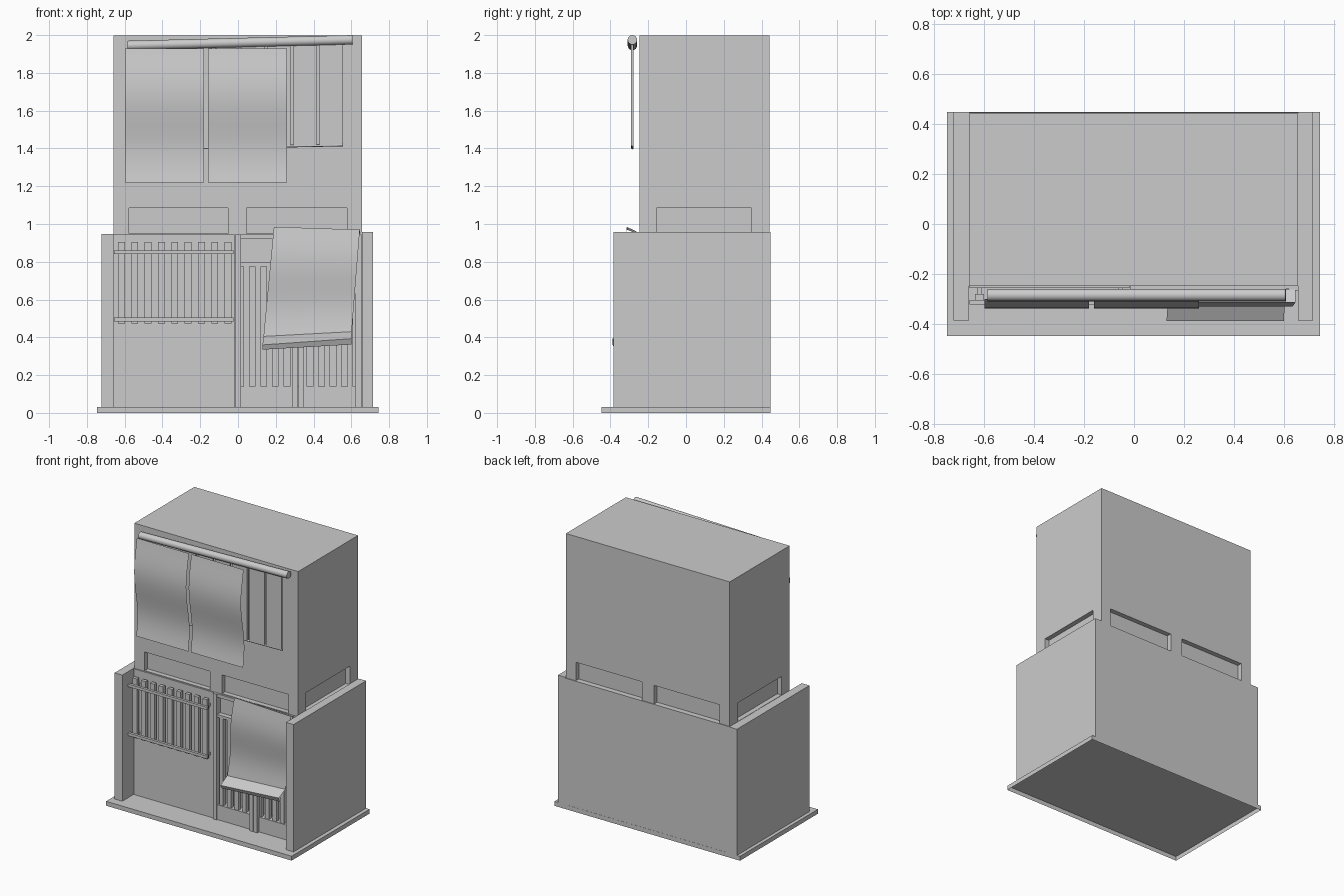
import bpy, math
from mathutils import Vector

if "Cube" in bpy.data.objects:
    bpy.data.objects.remove(bpy.data.objects["Cube"])


def box(name, x0, x1, y0, y1, z0, z1, bottom=True):
    v = [(x, y, z) for x in (x0, x1) for y in (y0, y1) for z in (z0, z1)]
    f = [(0, 1, 3, 2), (4, 6, 7, 5), (0, 4, 5, 1), (2, 3, 7, 6), (1, 5, 7, 3)]
    if bottom:
        f.append((0, 2, 6, 4))
    me = bpy.data.meshes.new(name)
    me.from_pydata(v, [], f)
    ob = bpy.data.objects.new(name, me)
    bpy.context.collection.objects.link(ob)
    return ob


def smooth(ob, deg):
    bpy.ops.object.select_all(action='DESELECT')
    bpy.context.view_layer.objects.active = ob
    ob.select_set(True)
    bpy.ops.object.shade_smooth_by_angle(angle=math.radians(deg))
    ob.select_set(False)


def rod(name, a, b, r, sides=16):
    a, b = Vector(a), Vector(b)
    bpy.ops.mesh.primitive_cylinder_add(vertices=sides, radius=r, depth=(b - a).length,
                                        location=(a + b) / 2)
    ob = bpy.context.object
    ob.name = name
    ob.rotation_euler = (b - a).to_track_quat('Z', 'Y').to_euler()
    smooth(ob, 50)


def sheet(name, rows):
    """Thin cloth; rows are (left point, right point)."""
    v = [p for row in rows for p in row]
    f = [(2 * i, 2 * i + 2, 2 * i + 3, 2 * i + 1) for i in range(len(rows) - 1)]
    me = bpy.data.meshes.new(name)
    me.from_pydata(v, [], f)
    ob = bpy.data.objects.new(name, me)
    bpy.context.collection.objects.link(ob)
    smooth(ob, 25)


def cut(target, cutters):
    for c in cutters:
        m = target.modifiers.new("niche", 'BOOLEAN')
        m.operation = 'DIFFERENCE'
        m.solver = 'EXACT'
        m.object = c
        c.hide_render = True
        c.hide_set(True)


# base plate (open underneath), lower walls and tall body
box("base_plate", -0.747, 0.744, -0.447, 0.447, 0, 0.032, bottom=False)
box("left_side_panel", -0.722, -0.66, -0.385, 0.447, 0.032, 0.948)
box("right_side_panel", 0.656, 0.716, -0.385, 0.447, 0.032, 0.957)
box("back_panel", -0.66, 0.656, 0.435, 0.446, 0.032, 0.95)
body = box("main_body", -0.66, 0.656, -0.247, 0.441, 0.032, 1.999)

# shallow niches around the waist
D = 0.035
niches = []
for x0, x1 in ((-0.578, -0.052), (0.045, 0.577)):
    for y in (-0.247, 0.441):
        niches.append(box("niche_cutter", x0, x1, y - D, y + D, 0.95, 1.085))
for x in (-0.66, 0.656):
    niches.append(box("niche_cutter", x - D, x + D, -0.155, 0.348, 0.95, 1.085))
# door opening recess
niches.append(box("door_cutter", 0.015, 0.62, -0.3, -0.2, 0.14, 0.775))
niches.append(box("door_cutter", 0.015, 0.62, -0.3, -0.225, 0.795, 0.92))
cut(body, niches)

# lower left front panel
box("front_panel_left", -0.658, -0.018, -0.255, -0.245, 0.032, 0.945)

# door frame and bars
box("door_stile_left", -0.015, 0.015, -0.268, -0.245, 0.032, 0.945)
box("door_stile_right", 0.62, 0.655, -0.268, -0.245, 0.032, 0.945)
box("door_rail_bottom", 0.015, 0.62, -0.26, -0.245, 0.032, 0.14)
box("door_rail_middle", 0.015, 0.62, -0.26, -0.22, 0.775, 0.795)
box("door_rail_top", 0.015, 0.62, -0.26, -0.245, 0.92, 0.945)
for x in (0.288, 0.32):
    box("door_center_post", x, x + 0.03, -0.28, -0.2, 0.032, 0.775)
for i in range(10):
    x = 0.03 + i * 0.061
    box("door_bar", x, x + 0.03, -0.255, -0.225, 0.14, 0.775)

# slatted rack on the left, rails in front of the slats
for i in range(9):
    x = -0.617 + i * 0.0705
    box("rack_slat", x - 0.018, x + 0.018, -0.305, -0.28, 0.472, 0.905)
for z in (0.495, 0.85):
    box("rack_rail", -0.657, -0.025, -0.322, -0.303, z - 0.01, z + 0.01)
    for x in (-0.617, -0.053):
        box("rack_bracket", x - 0.01, x + 0.01, -0.285, -0.247, z - 0.01, z + 0.01)

# hanging rod
rod("hanging_rod", (-0.585, -0.284, 1.945), (0.607, -0.284, 1.975), 0.025)

# hanging planks behind the curtains
for i in range(6):
    x = 0.432 - i * 0.138
    box("hanging_plank", x, x + 0.121, -0.29, -0.277, 1.418 - i * 0.003, 1.957 - i * 0.003)
rod("plank_bottom_bar", (-0.27, -0.284, 1.402), (0.555, -0.284, 1.418), 0.007, 8)

# two gently rippling curtains in front of the planks
for x0, x1 in ((-0.598, -0.18), (-0.16, 0.26)):
    rows = []
    for i in range(25):
        t = i / 24
        y = -0.318 - 0.019 * math.cos(2 * math.pi * (t - 0.33) / 0.94)
        z = 1.93 - 0.71 * t
        rows.append(((x0, y, z), (x1, y, z)))
    sheet("curtain", rows)

# draped cloth over the door with a flared lip
rows = [((0.195, -0.262, 0.96), (0.645, -0.262, 0.95))]
for i in range(17):
    t = i / 16
    y = -0.318 - 0.012 * math.cos(2 * math.pi * (t - 0.3) / 0.95)
    rows.append(((0.19 - 0.055 * t, y, 0.985 - 0.58 * t), (0.645 - 0.043 * t, y, 0.97 - 0.54 * t)))
for y, zl, zr in ((-0.388, 0.36, 0.393), (-0.375, 0.335, 0.362)):
    rows.append(((0.13, y, zl), (0.6, y, zr)))
sheet("draped_cloth", rows)
